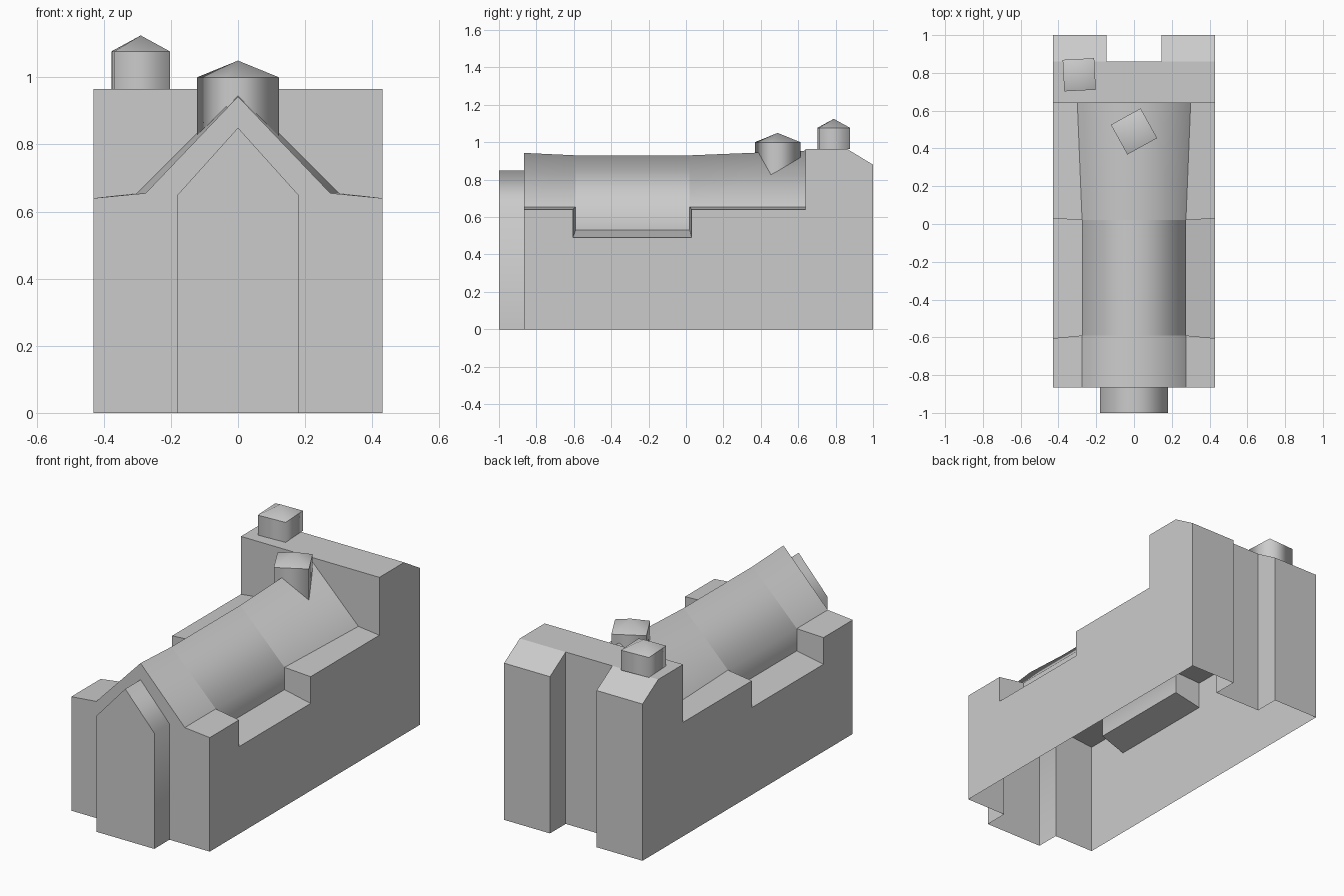
import bpy, bmesh
from math import sin, cos, pi, radians
from mathutils import Vector

cube = bpy.data.objects.get("Cube")
if cube:
    bpy.data.objects.remove(cube, do_unlink=True)

grey = bpy.data.materials.new("plain_grey")
grey.use_nodes = True
grey.diffuse_color = (0.6, 0.6, 0.6, 1)
grey.node_tree.nodes["Principled BSDF"].inputs["Base Color"].default_value = (0.6, 0.6, 0.6, 1)


def part(name, faces, mirror=True, smooth=False):
    """Build a part from (points, outward direction) faces, mirrored over x."""
    bm = bmesh.new()
    for pts, out in faces:
        for s in ((1, -1) if mirror else (1,)):
            verts = [bm.verts.new((s * x, y, z)) for x, y, z in pts]
            face = bm.faces.new(verts)
            face.normal_update()
            if face.normal.dot(Vector((s * out[0], out[1], out[2]))) < 0:
                face.normal_flip()
            face.smooth = smooth
    bmesh.ops.remove_doubles(bm, verts=bm.verts, dist=0.0005)
    mesh = bpy.data.meshes.new(name)
    bm.to_mesh(mesh)
    bm.free()
    mesh.materials.append(grey)
    obj = bpy.data.objects.new(name, mesh)
    bpy.context.collection.objects.link(obj)
    return obj


RIGHT, FRONT, BACK, UP, ROOF = (1, 0, 0), (0, -1, 0), (0, 1, 0), (0, 0, 1), (1, 0, 1)
W = 0.43                      # half width of the building
F, B = -0.865, 1.0            # main front wall and back wall
N0, N1, T, C = -0.605, 0.03, 0.64, 0.86   # side notch, tower front, chamfer start
LOW, LEDGE, EAVE, TOP, REAR = 0.49, 0.64, 0.655, 0.965, 0.88
E, E2 = 0.275, 0.30           # eave half widths
M0, M1 = -0.59, 0.02          # inner ends of the notch
P, S = 0.18, 0.145            # porch and rear slot half widths

# Side walls, outlined in y and z
side = [(F, 0), (B, 0), (B, REAR), (C, TOP), (T, TOP), (T, LEDGE), (N1, LEDGE),
        (N1, LOW), (N0, LOW), (N0, LEDGE), (F, LEDGE)]
part("side_walls", [([(W, y, z) for y, z in side], RIGHT)])

# Front wall around the open porch
front = [(P, 0), (W, 0), (W, LEDGE), (E, EAVE), (0, 0.943), (0, 0.85), (P, 0.65)]
part("front_wall", [([(x, F, z) for x, z in front], FRONT)])

# Porch face and its smooth surround
part("porch_front", [([(x, -1, z) for x, z in
                       [(-P, 0), (P, 0), (P, 0.65), (0, 0.85), (-P, 0.65)]], FRONT)], mirror=False)
shell = [(P, 0), (P, 0.65), (0, 0.85)]
part("porch_surround", [([(a, -1, b), (a, F, b), (c, F, d), (c, -1, d)], ROOF)
                        for (a, b), (c, d) in zip(shell, shell[1:])], smooth=True)

# Gabled roof in three smooth lengths; the middle one runs down into the notches
def slope(y0, e0, r0, y1, e1, r1):
    return ([(e0, y0, EAVE), (e1, y1, EAVE), (0, y1, r1), (0, y0, r0)], ROOF)

part("front_roof", [slope(F, E, 0.943, M0, E, 0.93)], smooth=True)
part("middle_roof", [slope(M0, E, 0.93, M1, E, 0.93),
                     ([(E, M0, 0.53), (E, M1, 0.53), (E, M1, EAVE), (E, M0, EAVE)], RIGHT)],
     smooth=True)
part("back_roof", [slope(M1, E, 0.93, T, E2, 0.955)], smooth=True)

# Ledges along the eaves, with a sunken notch on each side
part("front_ledges", [([(W, F, LEDGE), (W, N0, LEDGE), (E, M0, EAVE), (E, F, EAVE)], UP)])
part("back_ledges", [([(W, N1, LEDGE), (W, T, LEDGE), (E2, T, EAVE), (E, M1, EAVE)], UP)])
part("side_notches", [
    ([(W, N0, LOW), (W, N1, LOW), (E, M1, 0.53), (E, M0, 0.53)], UP),
    ([(W, N0, LOW), (E, M0, 0.53), (E, M0, EAVE), (W, N0, LEDGE)], BACK),
    ([(W, N1, LOW), (E, M1, 0.53), (E, M1, EAVE), (W, N1, LEDGE)], FRONT)])

# Tall rear block with a slot cut into its back
part("rear_block", [
    ([(W, T, LEDGE), (W, T, TOP), (0, T, TOP), (0, T, 0.955), (E2, T, EAVE)], FRONT),
    ([(W, T, TOP), (W, C, TOP), (S, C, TOP), (0, C, TOP), (0, T, TOP)], UP),
    ([(W, C, TOP), (W, B, REAR), (S, B, REAR), (S, C, TOP)], (0, 1, 1)),
    ([(W, B, 0), (W, B, REAR), (S, B, REAR), (S, B, 0)], BACK),
    ([(S, B, 0), (S, B, REAR), (S, C, TOP), (S, C, 0)], (-1, 0, 0)),
    ([(S, C, 0), (S, C, TOP), (0, C, TOP), (0, C, 0)], BACK)])


# Square chimneys with pyramid caps
def chimney(name, cx, cy, width, turn, base, shoulder, apex):
    ring = []
    for k in range(4):
        a = radians(turn) + pi / 4 + k * pi / 2
        ring.append((cx + width * cos(a) / 2 ** 0.5, cy + width * sin(a) / 2 ** 0.5))
    walls, cap = [], []
    for (ax, ay), (bx, by) in zip(ring, ring[1:] + ring[:1]):
        out = ((ax + bx) / 2 - cx, (ay + by) / 2 - cy, 0)
        walls.append(([(ax, ay, base(ax)), (bx, by, base(bx)),
                       (bx, by, shoulder), (ax, ay, shoulder)], out))
        cap.append(([(ax, ay, shoulder), (bx, by, shoulder), (cx, cy, apex)], UP))
    part(name + "_shaft", walls, mirror=False, smooth=True)
    part(name + "_cap", cap, mirror=False, smooth=True)

chimney("rear_chimney", -0.29, 0.79, 0.167, 3, lambda x: TOP, 1.077, 1.125)
chimney("roof_chimney", 0, 0.49, 0.18, 29, lambda x: 0.948 - 0.99 * abs(x), 1.0, 1.05)
